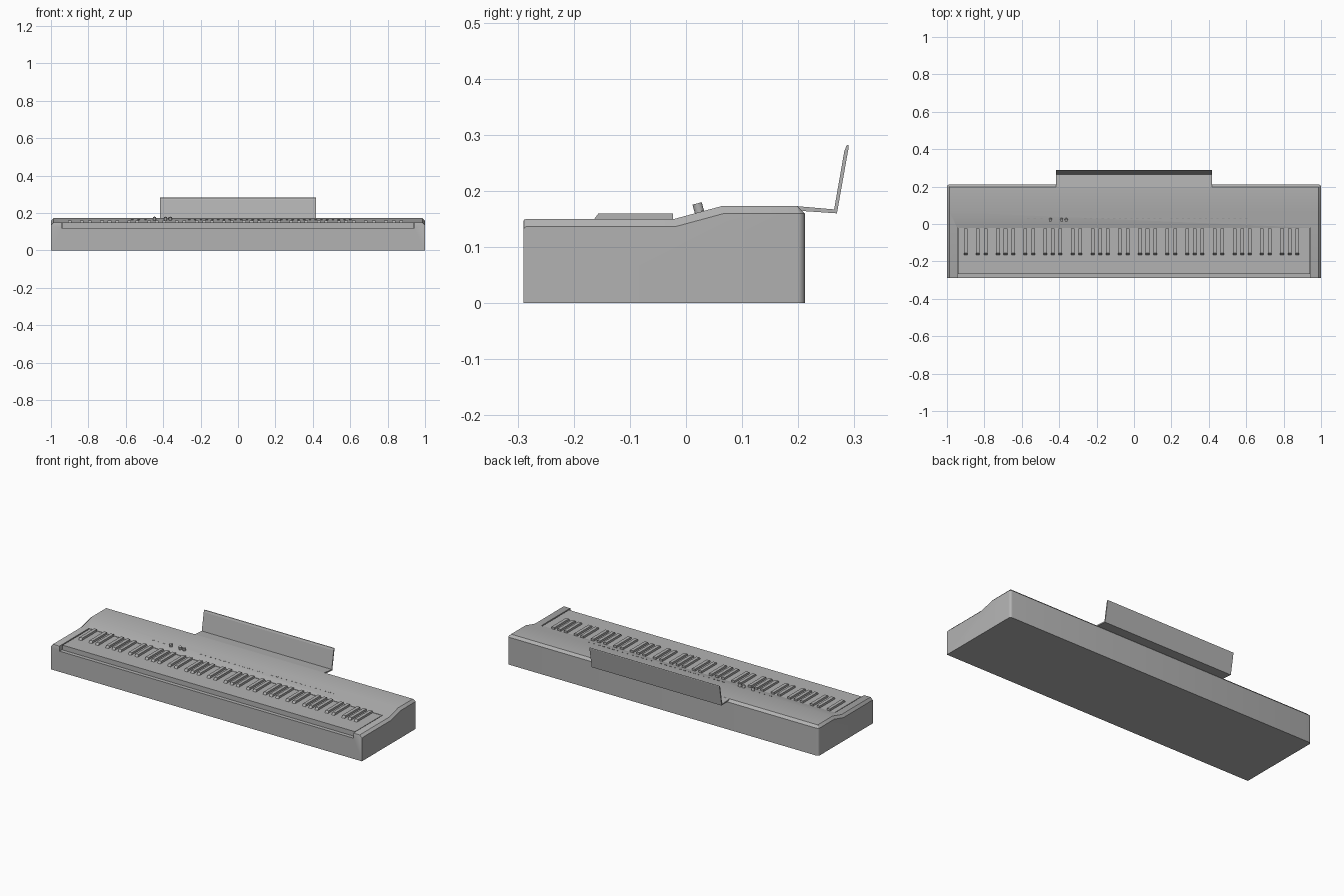
import bpy
import bmesh
import math
from mathutils import Matrix, Vector

if "Cube" in bpy.data.objects:
    bpy.data.objects.remove(bpy.data.objects["Cube"])

grey = bpy.data.materials.new("plain grey")
grey.use_nodes = True
colour = (0.45, 0.45, 0.45, 1)
grey.diffuse_color = colour
grey.node_tree.nodes["Principled BSDF"].inputs["Base Color"].default_value = colour


def finish(bm, name, smooth=False):
    bmesh.ops.recalc_face_normals(bm, faces=bm.faces)
    mesh = bpy.data.meshes.new(name)
    bm.to_mesh(mesh)
    bm.free()
    mesh.materials.append(grey)
    obj = bpy.data.objects.new(name, mesh)
    bpy.context.collection.objects.link(obj)
    bpy.ops.object.select_all(action="DESELECT")
    obj.select_set(True)
    bpy.context.view_layer.objects.active = obj
    if smooth:
        bpy.ops.object.shade_smooth_by_angle(angle=math.radians(30))
    return obj


def add_prism(bm, profile, x0, x1):
    """Extrude a side profile of (y, z) points from x0 to x1."""
    face = bm.faces.new([bm.verts.new((x0, y, z)) for y, z in profile])
    new = bmesh.ops.extrude_face_region(bm, geom=[face])["geom"]
    verts = [v for v in new if isinstance(v, bmesh.types.BMVert)]
    bmesh.ops.translate(bm, verts=verts, vec=(x1 - x0, 0, 0))


def add_box(bm, lo, hi):
    lo, hi = Vector(lo), Vector(hi)
    matrix = Matrix.Translation((lo + hi) / 2) @ Matrix.Diagonal((*(hi - lo), 1))
    bmesh.ops.create_cube(bm, size=1, matrix=matrix)


FRONT, BACK, KEY_BACK = -0.29, 0.212, -0.021
CHEEK_Z, TOP_Z, LEDGE_Z = 0.15, 0.173, 0.12
RECESS_X, KEYS_X = 0.945, 0.94

# Case: stepped side profile with softened rim and rear corners
bm = bmesh.new()
add_prism(bm, [(FRONT, 0), (FRONT, CHEEK_Z), (KEY_BACK, CHEEK_Z),
               (0.064, TOP_Z), (BACK, TOP_Z), (BACK, 0)], -1, 1)


def bevel(rule, offset, segments):
    edges = [e for e in bm.edges if rule(*(v.co for v in e.verts))]
    bmesh.ops.bevel(bm, geom=edges, offset=offset, segments=segments,
                    profile=0.5, affect="EDGES", clamp_overlap=True)


def on_back(p):
    return p.y > BACK - 0.001


def on_end(p):
    return abs(p.x) > 0.999


bevel(lambda a, b: on_back(a) and on_back(b) and abs(a.z - b.z) > 0.1, 0.014, 4)
bevel(lambda a, b: min(a.z, b.z) > 0.14 and
      ((on_end(a) and on_end(b) and a.x * b.x > 0) or min(a.y, b.y) > 0.19), 0.014, 1)
bevel(lambda a, b: max(a.y, b.y) < FRONT + 0.001 and min(a.z, b.z) > 0.13, 0.005, 2)
case = finish(bm, "case")

# Recess for the keyboard, open at the front
bm = bmesh.new()
add_box(bm, (-RECESS_X, FRONT - 0.1, LEDGE_Z), (RECESS_X, KEY_BACK, 0.3))
cutter = finish(bm, "recess_cutter")
cutter.hide_render = True
cut = case.modifiers.new("recess", "BOOLEAN")
cut.operation = "DIFFERENCE"
cut.solver = "EXACT"
cut.object = cutter
bpy.context.view_layer.objects.active = case
bpy.ops.object.modifier_apply(modifier=cut.name)
bpy.data.objects.remove(cutter)
case.select_set(True)
bpy.ops.object.shade_smooth_by_angle(angle=math.radians(30))

# White keys: one continuous bed of naturals
bm = bmesh.new()
add_box(bm, (-KEYS_X, -0.268, LEDGE_Z - 0.002), (KEYS_X, KEY_BACK, 0.148))
finish(bm, "white_keys")

# Black keys: sharps between the fifty-two naturals, starting from A
bm = bmesh.new()
pitch = 2 * KEYS_X / 52
shift = {1: 0, 3: -0.003, 4: 0.003, 6: -0.004, 0: 0}
for i in range(1, 52):
    if i % 7 in shift:
        x = -KEYS_X + i * pitch + shift[i % 7]
        if i % 7 == 1:
            x += 0.004
        add_prism(bm, [(-0.167, 0.145), (-0.156, 0.16), (-0.023, 0.16),
                       (-0.023, 0.145)], x - 0.0095, x + 0.0095)
finish(bm, "black_keys")

# Control panel frame: sits on the slope, local z along its normal
slope = math.atan2(TOP_Z - CHEEK_Z, 0.064 - KEY_BACK)


def on_panel(x, y, height):
    z = CHEEK_Z + (y - KEY_BACK) * math.tan(slope)
    return (Matrix.Translation((x, y, z)) @ Matrix.Rotation(slope, 4, "X")
            @ Matrix.Translation((0, 0, height)))


# Round knobs
bm = bmesh.new()
for x in (-0.447, -0.387, -0.362):
    bmesh.ops.create_cone(bm, cap_ends=True, segments=20, radius1=0.0085,
                          radius2=0.0085, depth=0.02,
                          matrix=on_panel(x, 0.024, 0.006))
finish(bm, "knobs", True)

# Rows of small low buttons
bm = bmesh.new()
for start, end, count in ((-0.565, -0.495, 3), (-0.26, 0.14, 14), (0.2, 0.6, 14)):
    for i in range(count):
        x = start + (end - start) * i / (count - 1)
        bmesh.ops.create_cube(bm, size=1, matrix=on_panel(x, 0.03, 0)
                              @ Matrix.Diagonal((0.012, 0.005, 0.003, 1)))
finish(bm, "panel_buttons")

# Music rest: folded plate behind the panel
bm = bmesh.new()
add_prism(bm, [(0.195, 0.165), (0.195, 0.173), (0.264, 0.167), (0.282, 0.27),
               (0.286, 0.281), (0.289, 0.282), (0.29, 0.278), (0.269, 0.16)],
          -0.418, 0.418)
finish(bm, "music_rest")
